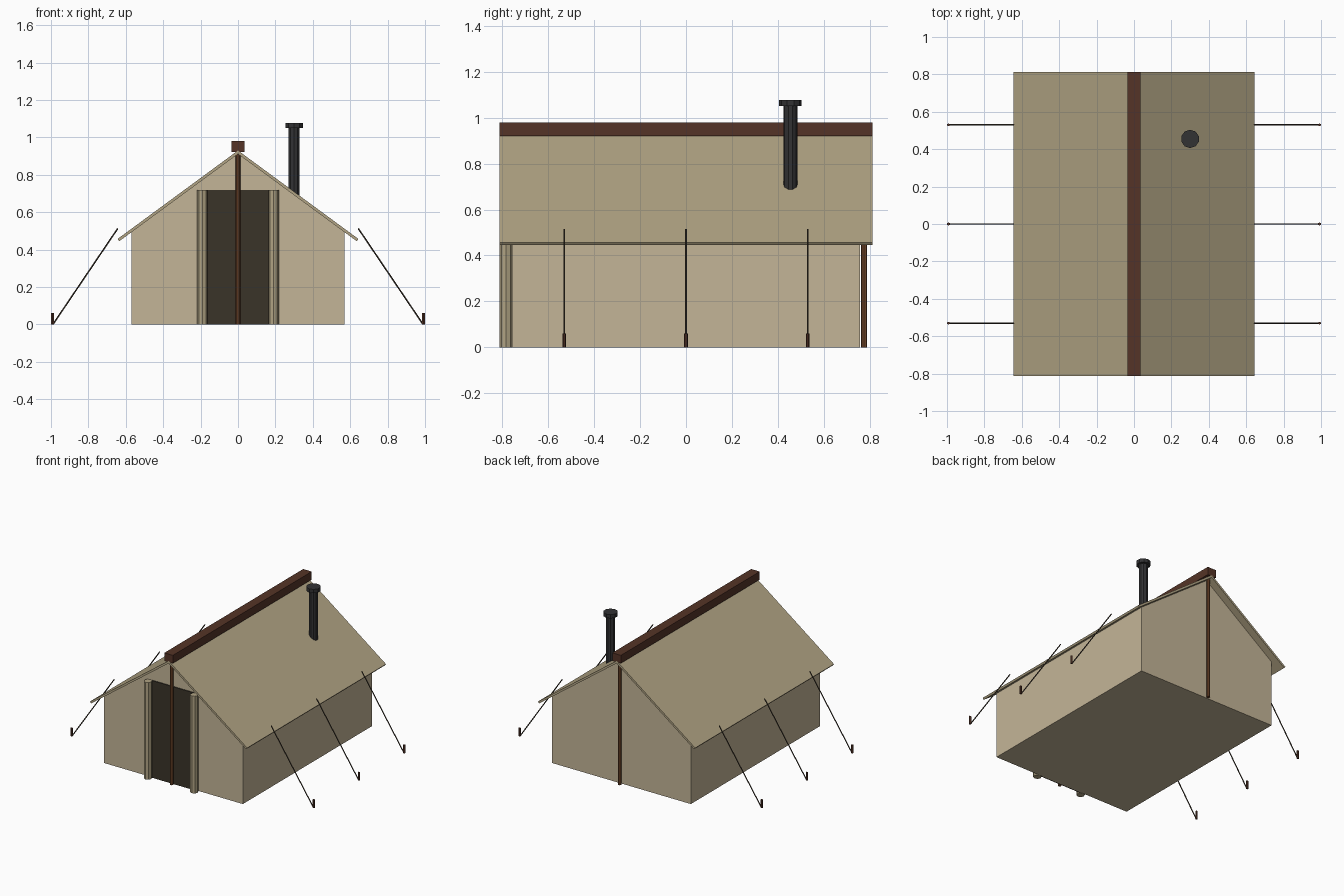
import bpy, bmesh
from mathutils import Vector

if "Cube" in bpy.data.objects:
    bpy.data.objects.remove(bpy.data.objects["Cube"])


def mat(name, rgb):
    m = bpy.data.materials.new(name)
    m.diffuse_color = (*rgb, 1)
    m.use_nodes = True
    m.node_tree.nodes["Principled BSDF"].inputs["Base Color"].default_value = m.diffuse_color
    return m


CANVAS = mat("canvas", (0.55, 0.46, 0.31))
ROOF = mat("roof_canvas", (0.44, 0.37, 0.23))
DARK = mat("dark_opening", (0.042, 0.033, 0.022))
RIDGE = mat("ridge_wood", (0.09, 0.034, 0.02))
WOOD = mat("pole_wood", (0.17, 0.065, 0.025))
IRON = mat("iron", (0.032, 0.032, 0.034))
ROPE = mat("rope", (0.06, 0.045, 0.03))


def finish(bm, name, material):
    bmesh.ops.recalc_face_normals(bm, faces=bm.faces)
    me = bpy.data.meshes.new(name)
    bm.to_mesh(me)
    bm.free()
    me.materials.append(material)
    ob = bpy.data.objects.new(name, me)
    bpy.context.collection.objects.link(ob)
    return ob


def box(name, lo, hi, material):
    lo, hi = Vector(lo), Vector(hi)
    bm = bmesh.new()
    bmesh.ops.create_cube(bm, size=1)
    for v in bm.verts:
        v.co = (lo + hi) / 2 + v.co * (hi - lo)
    return finish(bm, name, material)


def rod(name, a, b, r, sides, material):
    a, b = Vector(a), Vector(b)
    d = b - a
    bm = bmesh.new()
    bmesh.ops.create_cone(bm, cap_ends=True, segments=sides, radius1=r, radius2=r, depth=d.length)
    rot = d.to_track_quat('Z', 'Y')
    for v in bm.verts:
        v.co = (a + b) / 2 + rot @ v.co
    return finish(bm, name, material)


def prism(name, profile, half_depth, material):
    # extrude an x/z profile along y
    bm = bmesh.new()
    face = bm.faces.new([bm.verts.new((x, -half_depth, z)) for x, z in profile])
    ext = bmesh.ops.extrude_face_region(bm, geom=[face])
    moved = [g for g in ext["geom"] if isinstance(g, bmesh.types.BMVert)]
    bmesh.ops.translate(bm, verts=moved, vec=(0, 2 * half_depth, 0))
    return finish(bm, name, material)


# Tent body with gabled ends
prism("tent_body", [(-0.57, 0), (0.57, 0), (0.57, 0.494), (0, 0.914), (-0.57, 0.494)], 0.757, CANVAS)

# Two roof slopes and the ridge beam
for s, side in ((-1, "left"), (1, "right")):
    prism(f"roof_{side}", [(0, 0.93), (s * 0.644, 0.457), (s * 0.635, 0.445), (0, 0.911)], 0.813, ROOF)
box("ridge_beam", (-0.035, -0.813, 0.921), (0.035, 0.813, 0.98), RIDGE)

# Doorway with rolled flaps
box("door_opening", (-0.17, -0.764, 0), (0.17, -0.75, 0.72), DARK)
for s, side in ((-1, "left"), (1, "right")):
    rod(f"rolled_flap_{side}", (s * 0.19, -0.784, 0), (s * 0.19, -0.784, 0.72), 0.028, 8, ROOF)

# End poles
for s, end in ((-1, "front"), (1, "back")):
    rod(f"{end}_pole", (0, s * 0.776, 0), (0, s * 0.776, 0.92), 0.013, 8, WOOD)

# Stove pipe and cap
rod("stove_pipe", (0.3, 0.455, 0.64), (0.3, 0.455, 1.055), 0.031, 10, IRON)
rod("stove_pipe_cap", (0.3, 0.455, 1.05), (0.3, 0.455, 1.078), 0.049, 10, IRON)

# Guy ropes and stakes
for s, side in ((-1, "left"), (1, "right")):
    for i, y in enumerate((-0.53, 0, 0.53)):
        rod(f"guy_rope_{side}_{i}", (s * 0.643, y, 0.513), (s * 0.987, y, 0.004), 0.004, 6, ROPE)
        rod(f"stake_{side}_{i}", (s * 0.992, y, 0), (s * 0.992, y, 0.06), 0.008, 6, RIDGE)
